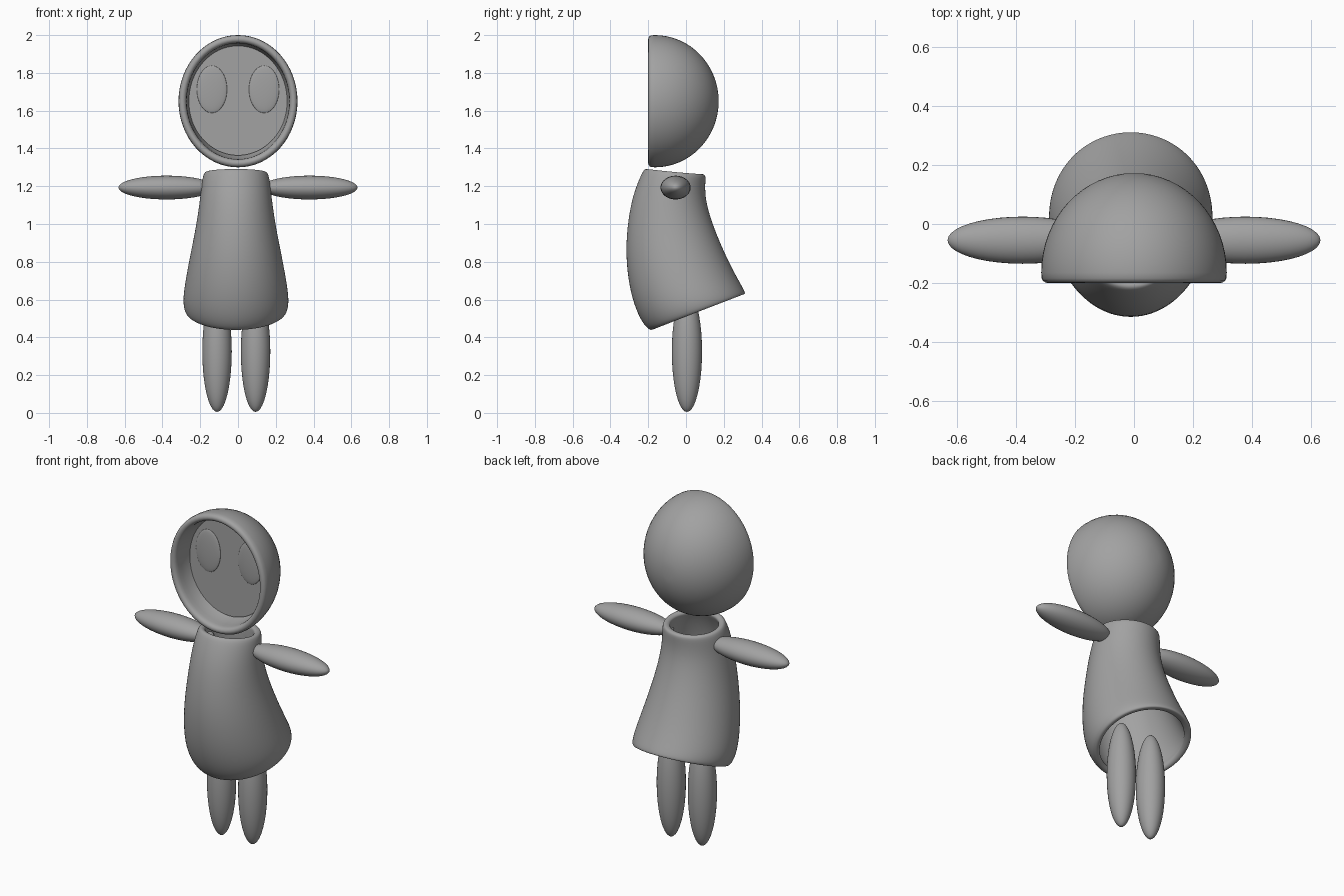
import bpy, bmesh
from math import sin, cos, pi, sqrt, radians
from mathutils import Vector

if "Cube" in bpy.data.objects:
    bpy.data.objects.remove(bpy.data.objects["Cube"])

grey = bpy.data.materials.new("mid_grey")
grey.use_nodes = True
COLOUR = (0.36, 0.36, 0.36, 1)
grey.diffuse_color = COLOUR
grey.node_tree.nodes["Principled BSDF"].inputs["Base Color"].default_value = COLOUR


def loft(name, rings, segments=32, cap_start=False, cap_end=False):
    """Skin oval rings, each given as (centre, half axis u, half axis v)."""
    bm = bmesh.new()
    loops = []
    for centre, u, v in rings:
        loops.append([bm.verts.new(Vector(centre) + Vector(u) * cos(2 * pi * i / segments)
                                   + Vector(v) * sin(2 * pi * i / segments))
                      for i in range(segments)])
    for a, b in zip(loops, loops[1:]):
        for i in range(segments):
            j = (i + 1) % segments
            bm.faces.new((a[i], a[j], b[j], b[i]))
    if cap_start:
        bm.faces.new(loops[0])
    if cap_end:
        bm.faces.new(loops[-1])
    bmesh.ops.recalc_face_normals(bm, faces=bm.faces)
    for face in bm.faces:
        face.smooth = True
    mesh = bpy.data.meshes.new(name)
    bm.to_mesh(mesh)
    bm.free()
    mesh.materials.append(grey)
    obj = bpy.data.objects.new(name, mesh)
    bpy.context.collection.objects.link(obj)
    return obj


def ellipsoid(name, centre, radii, turn=(0, 0, 0)):
    bpy.ops.mesh.primitive_uv_sphere_add(segments=32, ring_count=20, location=centre, rotation=turn)
    obj = bpy.context.object
    obj.name = name
    obj.scale = radii
    obj.data.materials.append(grey)
    bpy.ops.object.shade_smooth()
    return obj


# Hood: half-egg shell with a rounded lip and a concave inner wall
HEAD_Z, RX, RZ = 1.65, 0.315, 0.35


def hood_ring(y, inset, k=1.0):
    return ((0, y, HEAD_Z), ((RX - inset) * k, 0, 0), (0, 0, (RZ - inset) * k))


hood = []
for step in range(1, 17):                       # back pole to the front edge
    angle = pi / 2 * step / 16
    hood.append(hood_ring(-0.165 + 0.338 * cos(angle), 0, sin(angle)))
for step in range(1, 8):                        # rounded lip
    angle = pi * step / 8
    hood.append(hood_ring(-0.175 - 0.025 * sin(angle), 0.021 * (1 - cos(angle))))
for step in range(6):                           # inner wall
    t = 0.08 * step
    hood.append(hood_ring(-0.17 + 0.31 * t, 0.043, sqrt(1 - t * t)))
loft("head_hood", hood, 64, cap_start=True)

# Recessed flat face with two shallow eyes
bpy.ops.mesh.primitive_cylinder_add(vertices=64, radius=1, depth=1,
                                    location=(0, -0.07, HEAD_Z + 0.003), rotation=(pi / 2, 0, 0))
face = bpy.context.object
face.name = "face_plate"
face.scale = (0.262, 0.29, 0.02)
face.data.materials.append(grey)
bpy.ops.object.shade_smooth_by_angle(angle=radians(30))
for side, label in ((1, "left"), (-1, "right")):
    ellipsoid(label + "_eye", (side * 0.138, -0.08, 1.713), (0.08, 0.012, 0.125))

# Gown: open tube of tilted rings (front y, front z, back y, back z, half width)
SECTIONS = [
    (-0.215, 1.30, 0.105, 1.265, 0.163),
    (-0.235, 1.27, 0.104, 1.235, 0.178),
    (-0.285, 1.15, 0.10, 1.14, 0.189),
    (-0.314, 0.98, 0.137, 1.01, 0.21),
    (-0.320, 0.82, 0.19, 0.88, 0.24),
    (-0.301, 0.66, 0.245, 0.765, 0.266),
    (-0.265, 0.54, 0.295, 0.675, 0.282),
    (-0.225, 0.465, 0.315, 0.64, 0.277),
    (-0.185, 0.428, 0.313, 0.625, 0.262),
]
gown_rings = []
for fy, fz, by, bz, width in SECTIONS:
    gown_rings.append(((-0.011, (fy + by) / 2, (fz + bz) / 2), (width, 0, 0),
                       (0, (by - fy) / 2, (bz - fz) / 2)))
gown = loft("gown", gown_rings)
shell = gown.modifiers.new("thickness", 'SOLIDIFY')
shell.thickness = 0.04
shell.offset = -1
smooth = gown.modifiers.new("smooth", 'SUBSURF')
smooth.levels = smooth.render_levels = 2

# Arms and legs
for side, label in ((1, "left"), (-1, "right")):
    ellipsoid(label + "_arm", (side * 0.378, -0.055, 1.193), (0.063, 0.08, 0.255), (0, pi / 2, 0))
    ellipsoid(label + "_leg", (-0.009 + side * 0.102, 0.005, 0.325), (0.078, 0.08, 0.32))
